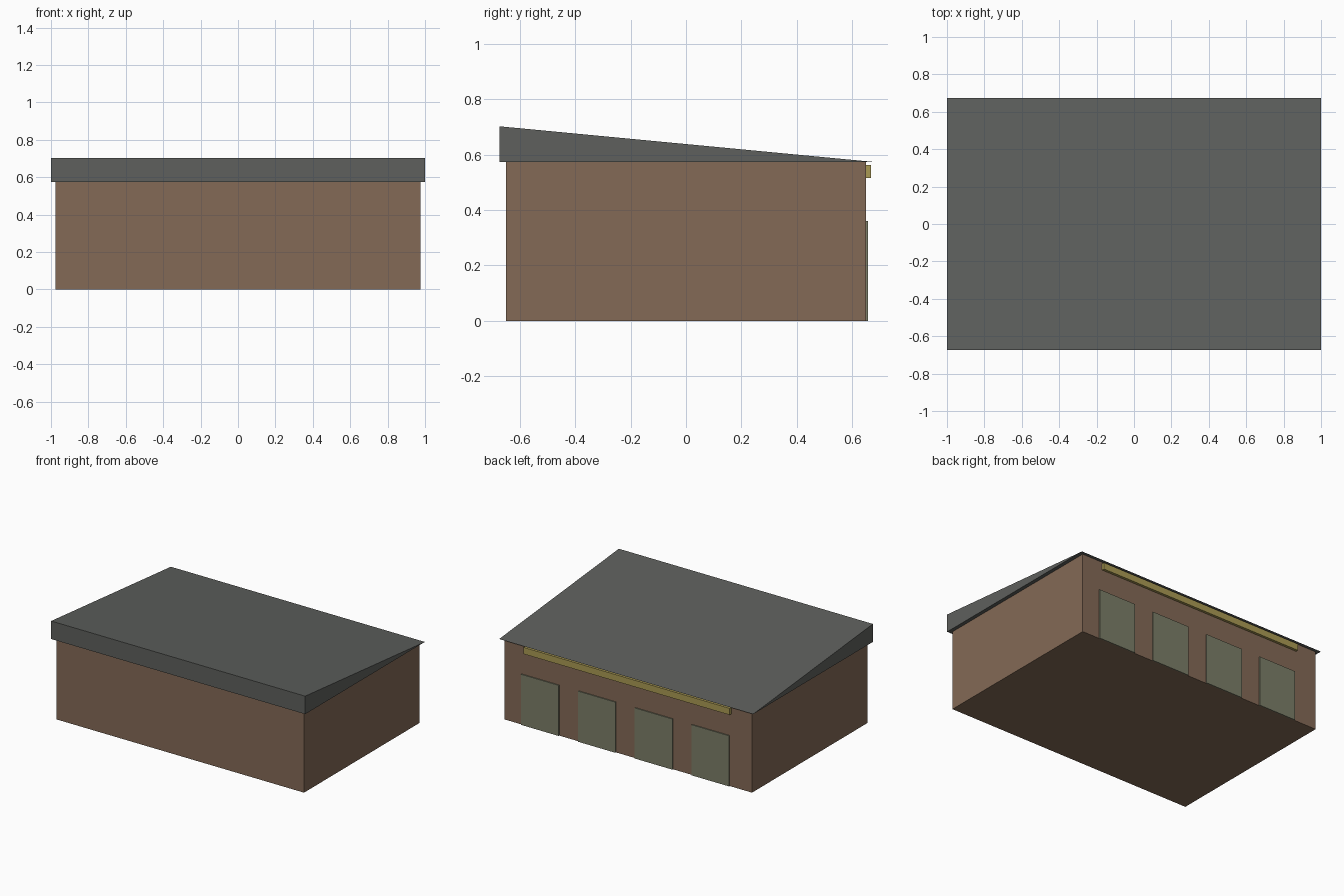
import bpy

if "Cube" in bpy.data.objects:
    bpy.data.objects.remove(bpy.data.objects["Cube"])


def material(name, rgb):
    """Flat material from an sRGB 0-255 colour."""
    mat = bpy.data.materials.new(name)
    lin = [((c / 255 + 0.055) / 1.055) ** 2.4 for c in rgb]
    mat.diffuse_color = (*lin, 1)
    mat.use_nodes = True
    mat.node_tree.nodes["Principled BSDF"].inputs["Base Color"].default_value = mat.diffuse_color
    return mat


BROWN = material("brown_wall", (132, 106, 86))
GREY = material("grey_roof", (94, 96, 93))
GREEN = material("green_door", (124, 126, 104))
YELLOW = material("yellow_sign", (170, 154, 84))


def prism(name, profile, x0, x1, mat):
    """Extrude a closed (y, z) profile, counter-clockwise seen from +x."""
    n = len(profile)
    verts = [(x, y, z) for x in (x0, x1) for y, z in profile]
    faces = [tuple(reversed(range(n))), tuple(range(n, 2 * n))]
    faces += [(i, (i + 1) % n, (i + 1) % n + n, i + n) for i in range(n)]
    mesh = bpy.data.meshes.new(name)
    mesh.from_pydata(verts, [], faces)
    mesh.materials.append(mat)
    obj = bpy.data.objects.new(name, mesh)
    bpy.context.collection.objects.link(obj)
    return obj


def box(name, x, y, z, mat):
    profile = [(y[0], z[0]), (y[1], z[0]), (y[1], z[1]), (y[0], z[1])]
    return prism(name, profile, *x, mat)


# Main building block
box("walls", (-0.975, 0.975), (-0.65, 0.65), (0, 0.573), BROWN)

# Overhanging wedge roof, high at the front
prism("roof", [(-0.673, 0.574), (0.673, 0.574), (-0.673, 0.702)], -1, 1, GREY)

# Row of doors along the back wall
for i in range(4):
    cx = 0.69 - 0.447 * i
    box(f"door_{i + 1}", (cx - 0.148, cx + 0.148), (0.645, 0.657), (0, 0.36), GREEN)

# Long sign board under the back eave
box("sign_board", (-0.812, 0.812), (0.645, 0.668), (0.516, 0.563), YELLOW)
